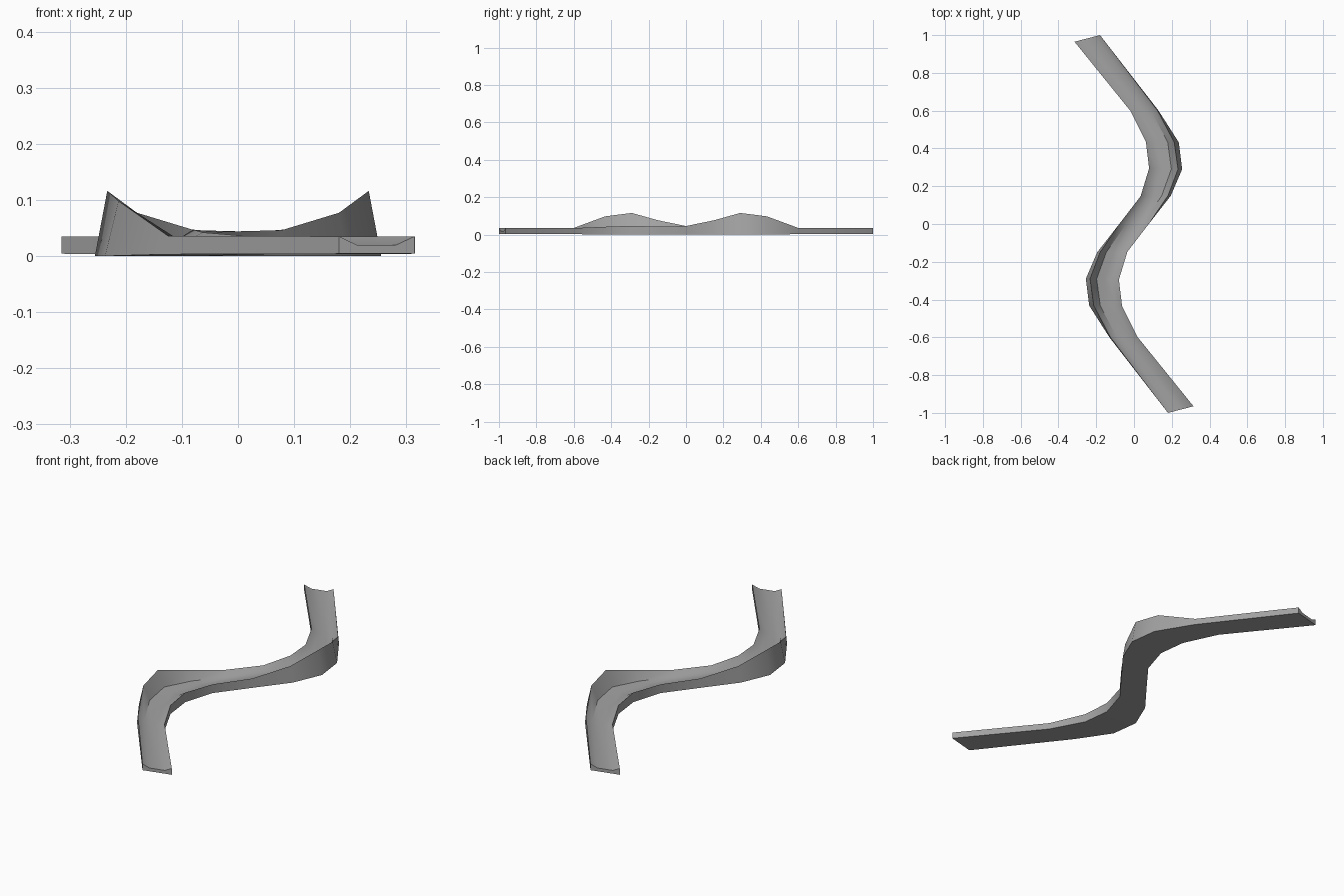
import bpy, bmesh, math
from mathutils import Vector

cube = bpy.data.objects.get("Cube")
if cube:
    bpy.data.objects.remove(cube)

grey = bpy.data.materials.new("plain grey")
grey.use_nodes = True
colour = (0.36, 0.36, 0.36, 1)
grey.diffuse_color = colour
grey.node_tree.nodes["Principled BSDF"].inputs["Base Color"].default_value = colour

# Stations: inner x, y, rim z; outer foot x, y; outer rim x, z; floor z; base z
stations = [
    (-0.315, 0.965, 0.035, -0.18, 1.0, -0.18, 0.035, 0.02, 0.004),
    (-0.02, 0.6, 0.035, 0.13, 0.6, 0.125, 0.036, 0.02, 0.003),
    (0.063, 0.435, 0.042, 0.237, 0.432, 0.213, 0.098, 0.022, 0.0),
    (0.08, 0.295, 0.047, 0.255, 0.29, 0.233, 0.116, 0.024, 0.0),
    (0.035, 0.147, 0.043, 0.195, 0.15, 0.18, 0.077, 0.023, 0.0),
    (-0.078, 0.0, 0.046, 0.078, 0.0, 0.078, 0.046, 0.023, 0.0),
]


def section(ix, iy, iz, ox, oy, rx, rz, floor, base):
    """Closed ring: inner foot, dished channel from inner to outer rim, outer foot."""
    bank = 0.25 * max(0, rz - 0.046)
    dish = [(0, iz), (0.24, floor), (0.5, floor + bank / 4),
            (0.77, floor + bank), (1, rz)]
    ring = [Vector((ix, iy, base))]
    ring += [Vector((ix + (rx - ix) * t, iy + (oy - iy) * t, z)) for t, z in dish]
    ring.append(Vector((ox, oy, base)))
    return ring


# The second bend is the first one turned half way round
rings = [section(*s) for s in stations]
rings += [[Vector((-p.x, -p.y, p.z)) for p in reversed(r)] for r in reversed(rings[:-1])]

# Skin the sections and cap both ends
bm = bmesh.new()
loops = [[bm.verts.new(p) for p in r] for r in rings]
for a, b in zip(loops, loops[1:]):
    for i in range(len(a)):
        j = (i + 1) % len(a)
        bm.faces.new((a[i], a[j], b[j], b[i]))
bm.faces.new(loops[0])
bm.faces.new(loops[-1])
bmesh.ops.recalc_face_normals(bm, faces=bm.faces)
mesh = bpy.data.meshes.new("winding_channel")
bm.to_mesh(mesh)
bm.free()
mesh.materials.append(grey)

channel = bpy.data.objects.new("winding_channel", mesh)
bpy.context.collection.objects.link(channel)
bpy.ops.object.select_all(action="DESELECT")
channel.select_set(True)
bpy.context.view_layer.objects.active = channel
bpy.ops.object.shade_smooth_by_angle(angle=math.radians(40))
